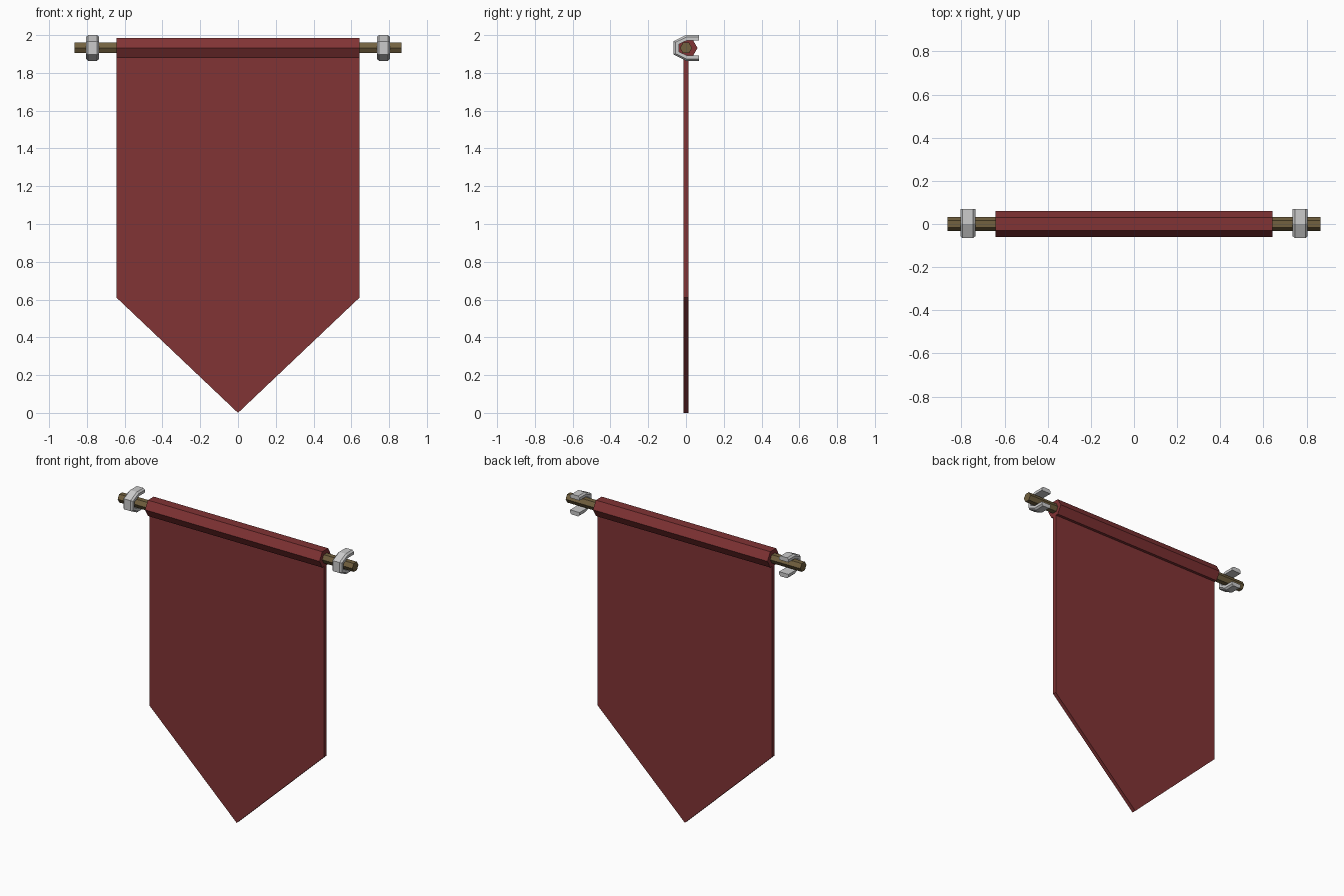
import bpy, bmesh, math

if "Cube" in bpy.data.objects:
    bpy.data.objects.remove(bpy.data.objects["Cube"])

ROD_Z = 1.932


def material(name, color):
    m = bpy.data.materials.new(name)
    m.diffuse_color = (*color, 1)
    m.use_nodes = True
    m.node_tree.nodes["Principled BSDF"].inputs["Base Color"].default_value = m.diffuse_color
    return m


red = material("red_cloth", (0.22, 0.033, 0.035))
wood = material("wood", (0.17, 0.12, 0.05))


def loft(name, rings, mat=None):
    """Join equal-length rings of points with quads and cap both ends."""
    bm = bmesh.new()
    loops = [[bm.verts.new(p) for p in ring] for ring in rings]
    n = len(loops[0])
    for a, b in zip(loops, loops[1:]):
        for i in range(n):
            j = (i + 1) % n
            bm.faces.new((a[i], a[j], b[j], b[i]))
    bm.faces.new(loops[0])
    bm.faces.new(loops[-1])
    bmesh.ops.recalc_face_normals(bm, faces=bm.faces)
    mesh = bpy.data.meshes.new(name)
    bm.to_mesh(mesh)
    bm.free()
    obj = bpy.data.objects.new(name, mesh)
    bpy.context.collection.objects.link(obj)
    if mat:
        mesh.materials.append(mat)
    return obj


def hex_bar(name, radius, half_len, mat):
    """Six-sided bar along x, with an edge facing front."""
    angles = [math.radians(60 * i) for i in range(6)]
    return loft(name, [[(x, radius * math.cos(a), ROD_Z + radius * math.sin(a))
                        for a in angles] for x in (-half_len, half_len)], mat)


# Rod and the cloth sleeve around it
hex_bar("rod", 0.032, 0.865, wood)
hex_bar("sleeve", 0.061, 0.643, red)

# Hanging cloth with pointed bottom
outline = [(-0.643, 1.9), (-0.643, 0.61), (0, 0), (0.643, 0.61), (0.643, 1.9)]
loft("banner_cloth", [[(x, y, z) for x, z in outline] for y in (-0.014, 0.012)], red)

# U-shaped wall brackets, open to the back, outer edges chamfered
# Each path station: outer, chamfer and inner (y, z offset from the rod)
half = [((0.07, 0.068), (0.07, 0.058), (0.07, 0.040)),
        ((0.0, 0.068), (0.003, 0.058), (0.006, 0.040)),
        ((-0.066, 0.035), (-0.056, 0.030), (-0.038, 0.020))]
path = half + [tuple((y, -z) for y, z in s) for s in reversed(half)]
for side, cx in (("left", -0.77), ("right", 0.77)):
    rings = []
    for outer, chamfer, inner in path:
        section = [(-0.024, outer), (0.024, outer), (0.035, chamfer),
                   (0.035, inner), (-0.035, inner), (-0.035, chamfer)]
        rings.append([(cx + x, y, ROD_Z + z) for x, (y, z) in section])
    loft("bracket_" + side, rings)
